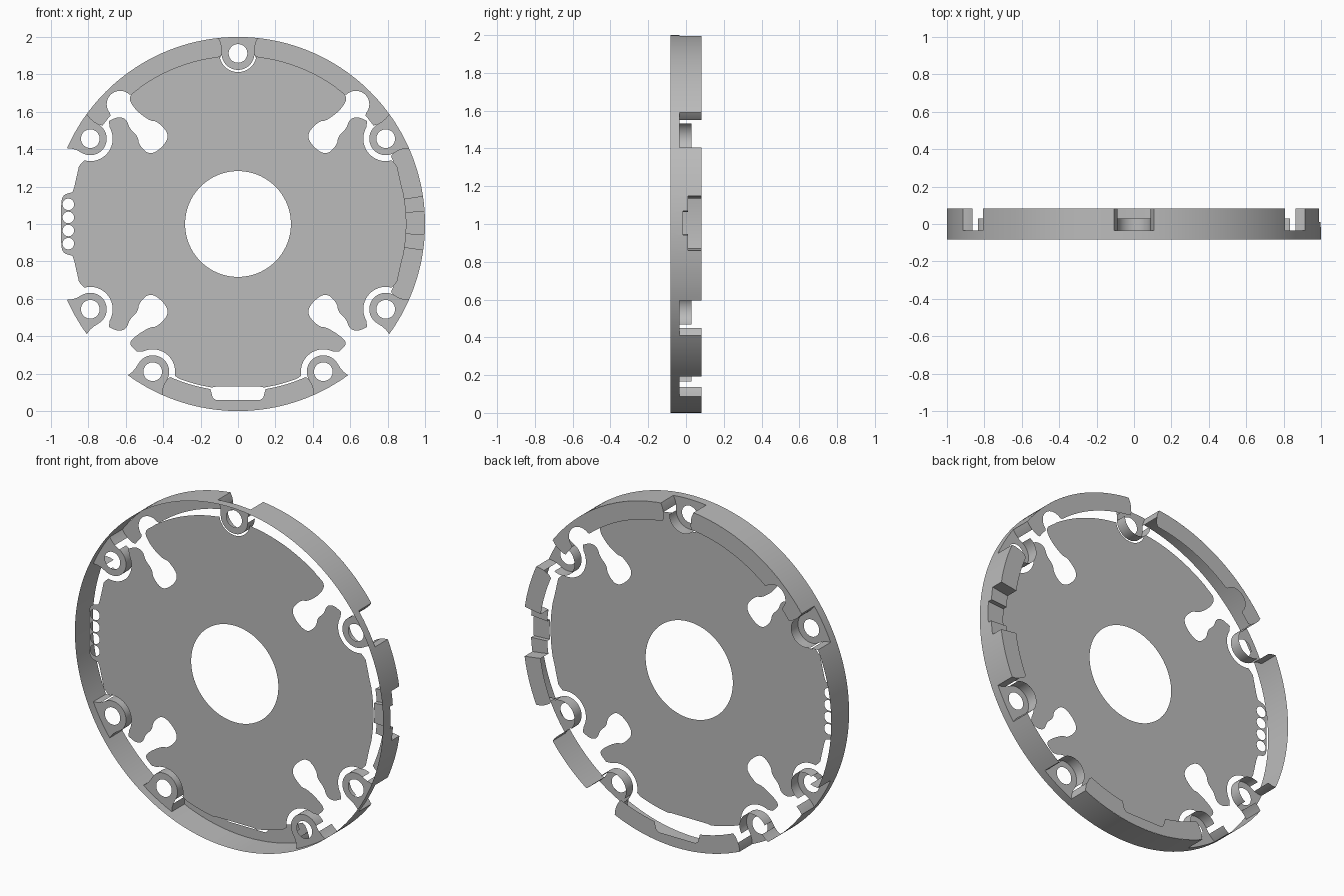
import bpy, bmesh, math

if "Cube" in bpy.data.objects:
    bpy.data.objects.remove(bpy.data.objects["Cube"])

FRONT, BACK, FLOOR, PLATE, LIP = -0.083, 0.082, -0.035, -0.03, 0.03
INNER, BOSS_R, POCKET = 0.895, 0.912, 0.088
HALF = 6.1                                  # half angle of a boss notch
BOSSES = [90, 30, 150, 210, 330, 240, 300]

gray = bpy.data.materials.new("mid gray")
gray.use_nodes = True
gray.diffuse_color = (0.5, 0.5, 0.5, 1)
gray.node_tree.nodes["Principled BSDF"].inputs["Base Color"].default_value = (0.5, 0.5, 0.5, 1)


def polar(r, deg):
    a = math.radians(deg)
    return (r * math.cos(a), r * math.sin(a))


def arc(centre, r, a0, a1, step=3):
    n = max(2, int(abs(a1 - a0) / step) + 1)
    pts = [polar(r, a0 + (a1 - a0) * i / n) for i in range(n + 1)]
    return [(centre[0] + x, centre[1] + z) for x, z in pts]


def circle(centre, r, n=32):
    return arc(centre, r, 0, 360 - 360 / n, 360 / n)


def mirror(pts):
    return [(-x, z) for x, z in reversed(pts)]


def soften(pts):
    """Corner cutting on an open run of points."""
    for _ in range(3):
        out = [pts[0]]
        for a, b in zip(pts, pts[1:]):
            out += [(a[0] * (1 - t) + b[0] * t, a[1] * (1 - t) + b[1] * t) for t in (0.25, 0.75)]
        pts = out + [pts[-1]]
    return pts


def sheet(bm, loops, y):
    """Flat face at depth y from an outline and optional holes."""
    edges = []
    for loop in loops:
        vs = [bm.verts.new((x, y, z + 1)) for x, z in loop]
        edges += [bm.edges.new((vs[i - 1], vs[i])) for i in range(len(vs))]
    bmesh.ops.triangle_fill(bm, edges=edges, use_beauty=True, normal=(0, -1, 0))


def strip(bm, pts, y0, y1):
    """Wall standing along a run of points, from depth y0 to y1."""
    rows = [[bm.verts.new((x, y, z + 1)) for x, z in pts] for y in (y0, y1)]
    for i in range(len(pts) - 1):
        bm.faces.new((rows[0][i], rows[0][i + 1], rows[1][i + 1], rows[1][i]))


def finish(bm, name):
    bmesh.ops.remove_doubles(bm, verts=bm.verts, dist=0.0005)
    mesh = bpy.data.meshes.new(name)
    bm.to_mesh(mesh)
    bm.free()
    mesh.materials.append(gray)
    obj = bpy.data.objects.new(name, mesh)
    bpy.context.collection.objects.link(obj)
    bpy.context.view_layer.objects.active = obj
    obj.select_set(True)
    bpy.ops.object.shade_smooth_by_angle(angle=math.radians(30))
    obj.select_set(False)


# Stepped opening on the left side of the rim: start angle, end angle, depth
steps = [(-30 + HALF, -8.1, BACK), (-8.1, -3.4, 0.01), (-3.4, 4, -0.015),
         (4, 8.6, 0.01), (8.6, 30 - HALF, BACK)]

# Outer wall, lowered at each boss and at the stepped opening
bm = bmesh.new()
sectors = list(steps) + [(b - HALF, b + HALF, FLOOR) for b in BOSSES]
around = sorted(BOSSES)
sectors += [(a + HALF, b - HALF, BACK) for a, b in zip(around, around[1:])]
for a0, a1, top in sectors:
    strip(bm, arc((0, 0), 1, a0, a1, 2), FRONT, top)
finish(bm, "outer_wall")


# Back flange
def end(boss, side):
    """Flared end of a rim section beside a boss, from outside to inside."""
    return [polar(r, boss + side * a) for r, a in
            ((1, HALF), (0.975, 5.6), (0.95, 5.4), (BOSS_R, 5.5), (INNER, HALF))]


bm = bmesh.new()
relief = arc((0.63, 0.64), 0.072, 132, -42, 8)
quarter = (arc((0, 0), 1, 30 + HALF, 90 - HALF) + end(90, -1)[1:]
           + arc((0, 0), INNER, 90 - HALF - 1, 50.5) + relief
           + arc((0, 0), INNER, 40.3, 37.5) + end(30, 1)[:0:-1])
sheet(bm, [quarter], BACK)
sheet(bm, [mirror(quarter)], BACK)
slot = [(0.14, -0.91), (0.135, -0.928), (0.12, -0.94)]
bottom = (arc((0, 0), 1, 240 + HALF, 300 - HALF) + end(300, -1)[1:]
          + arc((0, 0), INNER, 300 - HALF - 1, 279.5) + slot + mirror(slot)
          + arc((0, 0), INNER, 260.5, 240 + HALF + 1) + end(240, 1)[:0:-1])
sheet(bm, [bottom], BACK)
for i, (a0, a1, y) in enumerate(steps):
    head = end(330, 1)[:0:-1] if i == 0 else [polar(INNER, a0)]
    tail = end(30, -1)[1:] if i == 4 else [polar(INNER, a1)]
    sheet(bm, [arc((0, 0), 1, a0, a1, 2) + tail + arc((0, 0), INNER, a1, a0, 2)[1:-1] + head], y)
    if i:
        strip(bm, [polar(INNER, a0), polar(1, a0)], steps[i - 1][2], y)
finish(bm, "back_flange")

# Screw pockets: floor with a hole, low curved wall, and flared end walls
for n, b in enumerate(BOSSES):
    bm = bmesh.new()
    c = polar(BOSS_R, b)
    inner_u = arc(c, POCKET, b + 90, b + 270, 9)
    sides = [end(b, s)[:4] for s in (1, -1)]
    floor = (arc((0, 0), 1, b - HALF, b + HALF, 2) + sides[0][1:3]
             + inner_u + sides[1][2:0:-1])
    sheet(bm, [floor, circle(c, 0.05)], FLOOR)
    strip(bm, inner_u, FLOOR, LIP)
    for side in sides:
        strip(bm, side[:3], FLOOR, BACK)
    finish(bm, f"screw_pocket_{n + 1}")

# Main plate, drawn as half outlines in x and height from the centre
notch = [(0.47, 0.55), (0.43, 0.55), (0.355, 0.465), (0.46, 0.36), (0.53, 0.42),
         (0.535, 0.47), (0.58, 0.51), (0.595, 0.56), (0.64, 0.575), (0.69, 0.55)]
side_run = arc((0.79, 0.456), 0.12, 150, 285, 9) + [(0.85, 0.31), (0.875, 0.2)]
upper = (arc((0, BOSS_R), 0.1, -85, -8, 9) + arc((0, 0), 0.9, 83, 55)
         + soften([(0.53, 0.725), (0.59, 0.68), (0.55, 0.61)] + notch) + side_run)
lower = ([(0.12, 0.87), (0.14, 0.874)] + arc((0, 0), 0.885, 80, 69)
         + arc((0.456, 0.79), 0.12, 170, 295, 9)
         + soften([(0.54, 0.682), (0.585, 0.64), (0.55, 0.6)] + notch) + side_run)
lower = [(x, -z) for x, z in reversed(lower)]
tab = soften([(0.885, 0.17), (0.94, 0.155), (0.946, 0.09)])
tab += [(x, -z) for x, z in reversed(tab)]
outline = upper + arc((0, 0), 0.9, 10, -10) + lower + mirror(upper + tab + lower)
holes = [circle((0, 0), 0.283, 72)]
holes += [circle((-0.907, 0.07 * k), 0.031, 20) for k in (-1.5, -0.5, 0.5, 1.5)]
bm = bmesh.new()
sheet(bm, [outline] + holes, PLATE)
finish(bm, "main_plate")
